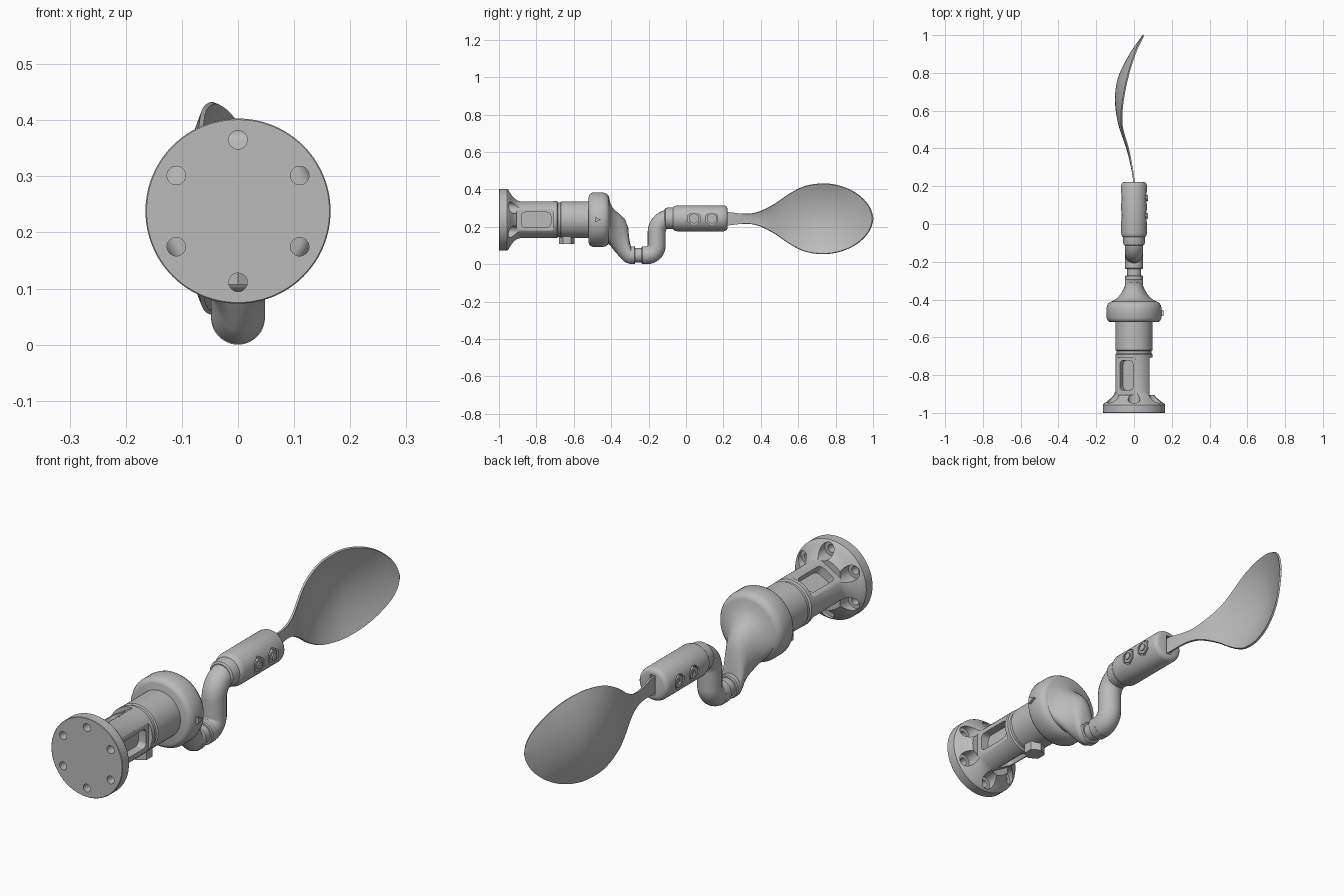
import bpy, bmesh, math
from mathutils import Matrix, Vector

if "Cube" in bpy.data.objects:
    bpy.data.objects.remove(bpy.data.objects["Cube"], do_unlink=True)

AXIS_Z = 0.238
HOLDER_Z = 0.245
PIPE_Z = 0.048
PIPE_R = 0.048

grey = bpy.data.materials.new("satin grey")
grey.use_nodes = True
grey.diffuse_color = (0.5, 0.5, 0.5, 1)
grey.node_tree.nodes["Principled BSDF"].inputs["Base Color"].default_value = (0.5, 0.5, 0.5, 1)


def add(name, bm):
    bmesh.ops.recalc_face_normals(bm, faces=bm.faces)
    mesh = bpy.data.meshes.new(name)
    bm.to_mesh(mesh)
    bm.free()
    mesh.materials.append(grey)
    obj = bpy.data.objects.new(name, mesh)
    bpy.context.collection.objects.link(obj)
    return obj


def activate(obj):
    bpy.ops.object.select_all(action='DESELECT')
    obj.select_set(True)
    bpy.context.view_layer.objects.active = obj


def smooth(obj):
    activate(obj)
    bpy.ops.object.shade_smooth_by_angle(angle=math.radians(32))


def loft(name, rings):
    """Skin closed rings of points and cap both ends."""
    bm = bmesh.new()
    rows = [[bm.verts.new(p) for p in ring] for ring in rings]
    n = len(rows[0])
    for a, b in zip(rows, rows[1:]):
        for i in range(n):
            j = (i + 1) % n
            bm.faces.new((a[i], a[j], b[j], b[i]))
    bm.faces.new(rows[0])
    bm.faces.new(rows[-1])
    return add(name, bm)


def lathe(name, profile, z, n=64):
    """Turn a (y, radius) profile around a line along y."""
    turn = [2 * math.pi * i / n for i in range(n)]
    return loft(name, [[(r * math.cos(a), y, z + r * math.sin(a)) for a in turn]
                       for y, r in profile])


def rod(name, start, end, r, n=32):
    start, end = Vector(start), Vector(end)
    d = end - start
    bm = bmesh.new()
    bmesh.ops.create_cone(bm, cap_ends=True, segments=n, radius1=r, radius2=r, depth=d.length)
    turn = d.to_track_quat('Z', 'Y').to_matrix().to_4x4()
    bm.transform(Matrix.Translation((start + end) / 2) @ turn)
    return add(name, bm)


def box(name, lo, hi, corner=0):
    """Box, with its four x-direction edges optionally rounded."""
    lo, hi = Vector(lo), Vector(hi)
    bm = bmesh.new()
    bmesh.ops.create_cube(bm, size=1)
    bm.transform(Matrix.Translation((lo + hi) / 2) @ Matrix.Diagonal((*(hi - lo), 1)))
    if corner:
        edges = [e for e in bm.edges if abs(e.verts[0].co.x - e.verts[1].co.x) > 1e-5]
        bmesh.ops.bevel(bm, geom=edges, offset=corner, segments=5, profile=0.5, affect='EDGES')
    return add(name, bm)


def cut(obj, cutter):
    mod = obj.modifiers.new("cut", 'BOOLEAN')
    mod.operation, mod.solver, mod.object = 'DIFFERENCE', 'EXACT', cutter
    activate(obj)
    bpy.ops.object.modifier_apply(modifier=mod.name)
    bpy.data.objects.remove(cutter, do_unlink=True)


# Mounting flange flaring into the windowed tube
base = lathe("flange_tube", [(-1, .163), (-.998, .165), (-.957, .165), (-.95, .16), (-.94, .145),
                             (-.928, .129), (-.915, .115), (-.902, .105), (-.885, .099),
                             (-.69, .099), (-.685, .092), (-.67, .092)], AXIS_Z, 96)
for i in range(6):
    a = math.radians(30 + 60 * i)
    x, z = .127 * math.cos(a), AXIS_Z + .127 * math.sin(a)
    cut(base, rod("recess", (x, -.962, z), (x, -.8, z), .031))
    cut(base, rod("hole", (x, -1.05, z), (x, -.9, z), .0165))
# Three windows: a flat land with a rounded pocket in it
for i in range(3):
    turn = Matrix.Translation((0, 0, AXIS_Z)) @ Matrix.Rotation(math.radians(-120 * i), 4, 'Y')
    for lo, hi, c in (((.081, -.905, -.065), (.2, -.708, .065), .02),
                      ((.045, -.88, -.04), (.2, -.723, .04), .02)):
        cutter = box("window", lo, hi, c)
        cutter.data.transform(turn)
        cut(base, cutter)
smooth(base)

# Second tube section and the clamp nut under it
smooth(lathe("rear_tube", [(-.672, .092), (-.668, .098), (-.51, .098)], AXIS_Z))
smooth(rod("clamp_nut", (0, -.637, .107), (0, -.637, .2), .042, 6))

# Collar with its pointer lug
smooth(lathe("collar", [(-.52, .125), (-.517, .133), (-.51, .14), (-.498, .146), (-.445, .146),
                        (-.43, .142), (-.418, .134), (-.411, .122)], AXIS_Z))
loft("pointer_lug", [[(x, -.487, AXIS_Z - .014), (x, -.487, AXIS_Z + .014), (x, -.455, AXIS_Z)]
                     for x in (.13, .157)])

# Hollowed cap blending from the collar into the pipe: top y, z, bottom y, z, half width
stations = [(-.43, .365, -.43, .11, .125), (-.412, .36, -.412, .106, .122),
            (-.404, .325, -.402, .096, .104), (-.388, .295, -.39, .08, .085),
            (-.355, .268, -.375, .062, .066), (-.325, .238, -.358, .043, .053),
            (-.309, .195, -.342, .026, .048), (-.304, .14, -.324, .01, .048),
            (-.295, .096, -.295, 0, .048)]
rings = []
for yt, zt, yb, zb, w in stations:
    mid, half = Vector((0, (yt + yb) / 2, (zt + zb) / 2)), Vector((0, (yt - yb) / 2, (zt - zb) / 2))
    rings.append([mid + half * math.sin(t) + Vector((w * math.cos(t), 0, 0))
                  for t in [2 * math.pi * i / 48 for i in range(48)]])
cap = loft("cap_elbow", rings)
cut(cap, rod("cross_hole", (-.3, -.364, .158), (.3, -.364, .158), .022))
smooth(cap)

# Grooved pipe joint
smooth(lathe("pipe_joint", [(-.3, PIPE_R), (-.276, PIPE_R), (-.272, .044), (-.272, .038),
                            (-.237, .038), (-.237, .044), (-.233, PIPE_R), (-.2, PIPE_R)], PIPE_Z))


# Swan-neck pipe: two rounded corners
def corner(cy, cz, r, a0, a1, n=12):
    return [(0, cy + r * math.cos(a), cz + r * math.sin(a))
            for a in [math.radians(a0 + (a1 - a0) * i / n) for i in range(n + 1)]]


UP_Y, B1, B2 = -.157, .052, .075
path = ([(0, -.232, PIPE_Z)] + corner(UP_Y - B1, PIPE_Z + B1, B1, -90, 0)
        + corner(UP_Y + B2, HOLDER_Z - B2, B2, 180, 90) + [(0, -.05, HOLDER_Z)])
curve = bpy.data.curves.new("swan_neck_pipe", 'CURVE')
curve.dimensions = '3D'
curve.bevel_depth, curve.bevel_resolution, curve.use_fill_caps = PIPE_R, 8, True
spline = curve.splines.new('POLY')
spline.points.add(len(path) - 1)
for p, co in zip(spline.points, path):
    p.co = (*co, 1)
curve.materials.append(grey)
pipe = bpy.data.objects.new("swan_neck_pipe", curve)
bpy.context.collection.objects.link(pipe)
activate(pipe)
bpy.ops.object.convert(target='MESH')
smooth(bpy.context.view_layer.objects.active)

# Spoon holder with end slot and bolt recesses on both sides
smooth(lathe("holder_neck", [(-.115, .047), (-.11, .054), (-.1, .057), (-.06, .058)], HOLDER_Z))
holder = lathe("spoon_holder", [(-.072, .054), (-.068, .061), (-.06, .066), (-.048, .069),
                                (.203, .069), (.212, .066), (.219, .06), (.222, .052)], HOLDER_Z)
cut(holder, box("slot", (-.012, .17, HOLDER_Z - .042), (.012, .3, HOLDER_Z + .042)))
for k, y in enumerate((.043, .138)):
    cut(holder, rod("nut_recess", (.055, y, HOLDER_Z), (.1, y, HOLDER_Z), .036, 6))
    cut(holder, rod("head_recess", (-.1, y, HOLDER_Z), (-.055, y, HOLDER_Z), .03))
    smooth(rod(f"nut_{k + 1}", (.04, y, HOLDER_Z), (.067, y, HOLDER_Z), .029, 6))
    smooth(rod(f"bolt_end_{k + 1}", (.04, y, HOLDER_Z), (.073, y, HOLDER_Z), .015))
    head = rod(f"bolt_head_{k + 1}", (-.067, y, HOLDER_Z), (-.04, y, HOLDER_Z), .024)
    cut(head, rod("socket", (-.08, y, HOLDER_Z), (-.06, y, HOLDER_Z), .012, 6))
    smooth(head)
smooth(holder)


# Spoon: interpolated width, centre line and rim line along y
def lookup(table, y):
    for i in range(len(table) - 1):
        if y <= table[i + 1][0] or i == len(table) - 2:
            p = [table[max(i - 1, 0)], table[i], table[i + 1], table[min(i + 2, len(table) - 1)]]
            h = p[2][0] - p[1][0]
            t = (y - p[1][0]) / h
            m1 = h * (p[2][1] - p[0][1]) / (p[2][0] - p[0][0])
            m2 = h * (p[3][1] - p[1][1]) / (p[3][0] - p[1][0])
            return ((2*t**3 - 3*t*t + 1) * p[1][1] + (t**3 - 2*t*t + t) * m1
                    + (3*t*t - 2*t**3) * p[2][1] + (t**3 - t*t) * m2)


WIDTH = [(.16, .036), (.23, .035), (.3, .027), (.35, .028), (.4, .041), (.476, .08), (.556, .135),
         (.636, .174), (.727, .188), (.8, .188)]
CENTRE = [(.16, 0), (.22, 0), (.3, -.012), (.4, -.037), (.52, -.077), (.62, -.095), (.71, -.094),
          (.79, -.075), (.9, -.019), (1, .05)]
RIM = [(.16, 0), (.22, 0), (.3, -.011), (.4, -.031), (.5, -.06), (.56, -.066), (.66, -.057),
       (.79, -.03), (.92, .012), (1, .051)]
BELLY, TIP = .727, .998
ys = [.16 + (BELLY - .16) * i / 30 for i in range(30)]
stops = [(y, lookup(WIDTH, y)) for y in ys]
stops += [(BELLY + (TIP - BELLY) * math.sin(a), .188 * max(math.cos(a), .004) ** 1.08)
          for a in [math.pi / 2 * i / 20 for i in range(21)]]
bm = bmesh.new()
rows = []
for y, w in stops:
    c, r = lookup(CENTRE, y), lookup(RIM, y)
    rows.append([bm.verts.new((c + (r - c) * t * t, y, .243 + w * t))
                 for t in [i / 10 - 1 for i in range(21)]])
for a, b in zip(rows, rows[1:]):
    for i in range(20):
        bm.faces.new((a[i], a[i + 1], b[i + 1], b[i]))
spoon = add("spoon", bm)
solid = spoon.modifiers.new("thickness", 'SOLIDIFY')
solid.thickness, solid.offset = .008, 0
activate(spoon)
bpy.ops.object.modifier_apply(modifier=solid.name)
smooth(spoon)
